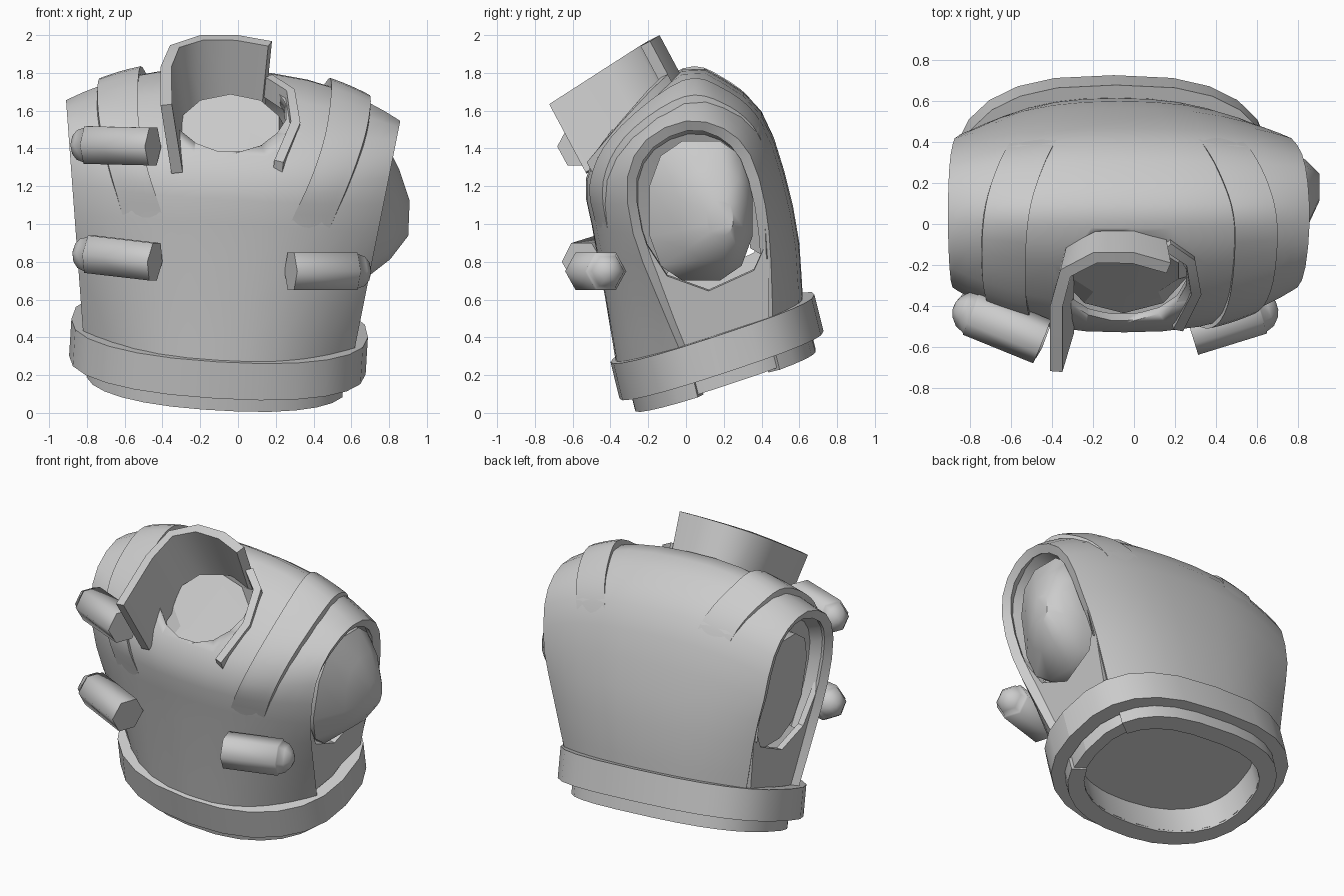
import bpy, bmesh, math
from mathutils import Vector

if "Cube" in bpy.data.objects:
    bpy.data.objects.remove(bpy.data.objects["Cube"], do_unlink=True)

grey = bpy.data.materials.new("plain grey")
grey.use_nodes = True
GREY = (0.6, 0.6, 0.6, 1)
grey.diffuse_color = GREY
grey.node_tree.nodes["Principled BSDF"].inputs["Base Color"].default_value = GREY


def make(name, verts, faces, thick=0, angle=35, fix=False):
    me = bpy.data.meshes.new(name)
    me.from_pydata([tuple(v) for v in verts], [], faces)
    if fix:
        bm = bmesh.new()
        bm.from_mesh(me)
        bmesh.ops.recalc_face_normals(bm, faces=bm.faces)
        bm.to_mesh(me)
        bm.free()
    ob = bpy.data.objects.new(name, me)
    bpy.context.collection.objects.link(ob)
    me.materials.append(grey)
    bpy.ops.object.select_all(action="DESELECT")
    ob.select_set(True)
    bpy.context.view_layer.objects.active = ob
    if thick:
        mod = ob.modifiers.new("Solidify", "SOLIDIFY")
        mod.thickness = thick
        mod.offset = -1
        bpy.ops.object.modifier_apply(modifier=mod.name)
    bpy.ops.object.shade_smooth_by_angle(angle=math.radians(angle))
    return ob


def grid(rows, wrap=False):
    """Vertices and quads for rows of equal length."""
    n = len(rows[0])
    faces = []
    for i in range(len(rows) - 1):
        for j in range(n if wrap else n - 1):
            k = (j + 1) % n
            faces.append((i * n + j, i * n + k, (i + 1) * n + k, (i + 1) * n + j))
    return [p for r in rows for p in r], faces


def capped(name, rows, angle=35):
    """Loft of closed rings with both ends filled."""
    verts, faces = grid(rows, True)
    n, last = len(rows[0]), len(verts)
    faces += [tuple(range(n)), tuple(range(last - n, last))]
    return make(name, verts, faces, angle=angle, fix=True)


def oval(a, b, n, power=2.0):
    """Points of a squarish oval."""
    out = []
    for k in range(n):
        t = 2 * math.pi * (k + 0.5) / n
        c, s = math.cos(t), math.sin(t)
        out.append((a * math.copysign(abs(c) ** (2 / power), c),
                    b * math.copysign(abs(s) ** (2 / power), s)))
    return out


def roll(x, y, z):
    """The whole garment leans a little to one side."""
    return Vector((x + 0.062 * z - 0.125, y, z - 0.062 * x))


# Garment body: arches from front hem over the top to the back hem
MID = [(-0.36, 0.2), (-0.43, 0.62), (-0.5, 1.0), (-0.53, 1.24), (-0.39, 1.5), (-0.02, 1.81),
       (0.2, 1.76), (0.4, 1.59), (0.52, 1.28), (0.6, 0.9), (0.62, 0.5)]
END = [(0.0, 0.3), (-0.16, 0.68), (-0.28, 1.0), (-0.31, 1.3), (-0.21, 1.5), (0.0, 1.6),
       (0.2, 1.56), (0.34, 1.42), (0.42, 1.15), (0.45, 0.85), (0.46, 0.47)]


def half_width(z):
    return 0.735 + (z - 0.5) * 0.136


def along(path, t):
    """Smooth point on a path."""
    i = min(int(t), len(path) - 2)
    f = t - i
    a, b, c, d = [Vector(path[max(0, min(len(path) - 1, i + k))]) for k in (-1, 0, 1, 2)]
    return b + 0.5 * f * (c - a + f * (2 * a - 5 * b + 4 * c - d + f * (3 * (b - c) + d - a)))


def surface(u, t, lift=0.0):
    mid, end = along(MID, t), along(END, t)
    p = end.lerp(mid, 1 - abs(u) ** 2.5)
    p += (p - Vector((0.08, 0.95))).normalized() * lift
    tuck = 1 - 0.09 * max(0, t - 8) / 2
    return roll(u * half_width(end.y) * tuck, p.x, p.y)


us = [math.sin(math.pi / 2 * k / 7) for k in range(-7, 8)]
torso = make("garment_body", *grid([[surface(u, i / 2) for u in us] for i in range(21)]),
             thick=0.06, angle=45)

# Collar frame: s runs forward along the rim, k runs down into the neck


def neck(x, s, k):
    return Vector((x, -0.14 - 0.84 * s + 0.47 * k, 2.0 - 0.54 * s - 0.88 * k))


# Neck opening
cutter = capped("neck_cutter", [[neck(-0.05 + x, 0.3 + s, k) for x, s in oval(0.31, 0.29, 16)]
                                for k in (0.02, 0.6)])
cutter.hide_render = True
bpy.context.view_layer.objects.active = torso
mod = torso.modifiers.new("Neck", "BOOLEAN")
mod.operation, mod.solver, mod.object = "DIFFERENCE", "EXACT", cutter
bpy.ops.object.modifier_apply(modifier=mod.name)
bpy.data.objects.remove(cutter, do_unlink=True)

# Neck base with a flat end
base = [neck(-0.05 + x, 0.3 + s, 0.46) for x, s in oval(0.33, 0.31, 10)]
top = [Vector((-0.04 + x, -0.23 - 0.6 * s, 1.52 - 0.8 * s)) for x, s in oval(0.27, 0.21, 10)]
capped("neck_base", [base, top], 8)

# Broken collar: tall piece and the low remnant on the other side
TALL = [(-0.41, 0.69), (-0.41, 0.31), (-0.36, 0.1), (-0.2, 0.0), (0.0, 0.0), (0.18, 0.06)]
LOW = [(0.18, 0.06, 0.2), (0.3, 0.17, 0.22), (0.33, 0.4, 0.28), (0.24, 0.66, 0.36)]
make("collar", *grid([[neck(x, s, 0) for x, s in TALL],
                      [neck(-0.05 + (x + 0.05) * 0.84, s, 0.41) for x, s in TALL]]),
     thick=0.06, angle=50)
make("collar_remnant", *grid([[neck(x, s, k) for x, s, k in LOW],
                              [neck(x * 0.95, s, k + 0.12) for x, s, k in LOW]]),
     thick=0.05, angle=50)

# Shoulder pads, side panels and armhole lips
PANEL = [(-0.04, 0.3), (0.44, 0.42), (0.44, 0.98), (0.36, 0.8), (0.12, 0.69),
         (-0.1, 0.77), (-0.26, 1.02), (-0.16, 0.68)]
for side, label in ((1, "left"), (-1, "right")):
    rows = []
    for i in range(25):
        h = math.sin(math.pi * i / 24)
        t = 1.8 + 5.5 * i / 24
        u0, u1 = 0.39 + 0.19 * h, 0.66 + 0.16 * h
        lift = -0.008 + 0.044 * h
        cross = [surface(side * u0, t, -0.03)]
        cross += [surface(side * (u0 + (u1 - u0) * m / 6), t, lift) for m in range(7)]
        rows.append(cross + [surface(side * u1, t, -0.03)])
    capped(label + "_shoulder_pad", rows)
    make(label + "_side_panel", [roll(side * (half_width(z) - 0.04), y, z) for y, z in PANEL],
         [tuple(range(8)) if side > 0 else tuple(reversed(range(8)))], thick=0.04)
    lip = []
    for size, depth in ((0.95, 0.02), (0.86, 0.14), (0.7, 0.18)):
        arch = [along(END, 1 + i / 2) for i in range(17)]
        lip.append([roll(side * (half_width(p.y) - depth), 0.08 + (p.x - 0.08) * size,
                         1.05 + (p.y - 1.05) * size) for p in arch])
    make(label + "_armhole_lip", *grid(lip))


# Tilted hoops at the hem, rounder at the front than at the back
def hem(a, b, t, h):
    c, s = math.cos(t), math.sin(t)
    power = 0.74 if s > 0 else 0.88
    x = a * math.copysign(abs(c) ** power, c)
    y = 0.14 + b * math.copysign(abs(s) ** power, s)
    return roll(x, y - 0.24 * h, 0.27 + 0.33 * (y + 0.4) + 0.97 * h)


def hoop(name, a, b, section, start=0, end=360, n=24):
    full = end - start == 360
    rows = [[hem(a - inset, b - inset, math.radians(start + (end - start) * k / n), h)
             for inset, h in section] for k in range(n if full else n + 1)]
    if full:
        make(name, *grid(rows + [rows[0]], True), fix=True)
    else:
        capped(name, rows)


hoop("belt", 0.785, 0.54, [(0, 0), (0, -0.2), (0.1, -0.2), (0.08, 0)])
hoop("hem_ring", 0.69, 0.48, [(0, -0.1), (0, -0.285), (0.1, -0.285), (0.1, -0.1)], 30, 345)
hoop("hem_lining", 0.67, 0.46, [(0, -0.1), (0, -0.272), (0.08, -0.272), (0.08, -0.1)])
capped("waist_underside", [[hem(0.62 * f, 0.42 * f, math.pi * k / 6, h) for k in range(12)]
                           for f, h in ((1, -0.1), (0.85, 0.05), (0.3, 0.17))], 10)


# Arm stumps: a pointed one on the left, a flat one on the right
def stump(name, side, sections):
    rows = []
    for x, size, cy, cz in sections:
        rows.append([Vector((side * x + 0.16 * q * size * size * side, cy + p * size,
                             cz + q * size)) for p, q in oval(0.28, 0.38, 12, 2.6)])
    capped(name, rows, 40)


stump("left_arm_stump", 1, [(0.55, 1, 0.08, 1.07), (0.72, 1, 0.08, 1.07),
                            (0.83, 0.64, 0.14, 1.05), (0.905, 0.25, 0.18, 1.03)])
stump("right_arm_stump", -1, [(0.55, 1, 0.08, 1.1), (0.75, 1, 0.08, 1.1)])

# Round-ended canisters on the chest
SHAPE = [(0, 0.115), (0.8, 0.115), (0.81, 0.105), (0.9, 0.09), (0.97, 0.055), (1, 0.02)]
for name, p, q in (("upper_right_canister", (-0.45, -0.575, 1.41), (-0.88, -0.4, 1.42)),
                   ("lower_right_canister", (-0.44, -0.55, 0.8), (-0.87, -0.39, 0.85)),
                   ("left_canister", (0.28, -0.53, 0.75), (0.7, -0.4, 0.75))):
    p, q = Vector(p), Vector(q)
    side = (q - p).cross(Vector((0, 0, 1))).normalized()
    up = side.cross(q - p).normalized()
    capped(name, [[p.lerp(q, f) + side * b + up * a for a, b in oval(r, r, 6)]
                  for f, r in SHAPE], 65)
